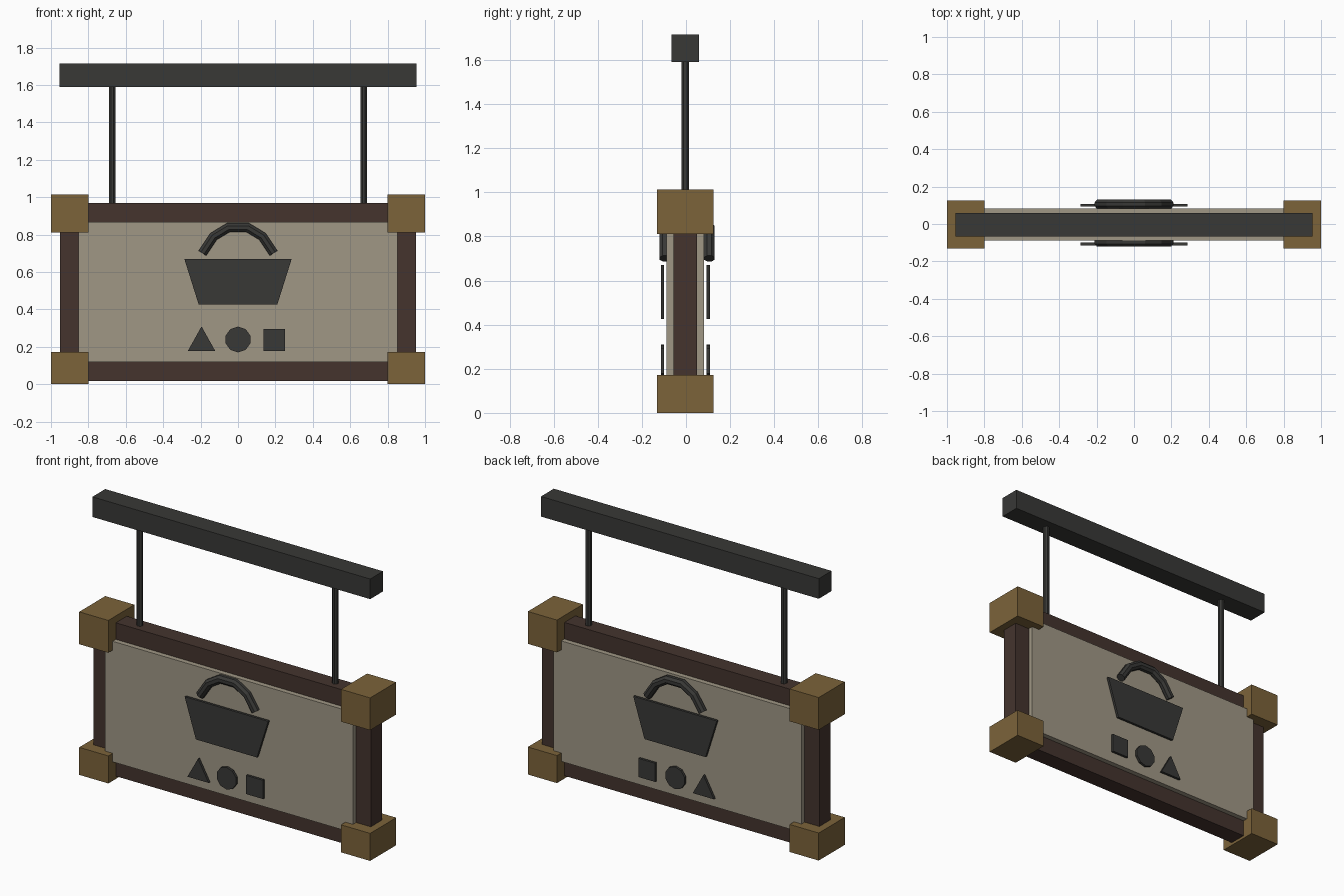
import bpy, bmesh, math
from mathutils import Vector

if "Cube" in bpy.data.objects:
    bpy.data.objects.remove(bpy.data.objects["Cube"])

YC = -0.003  # mid-plane of the sign


def material(name, rgb):
    m = bpy.data.materials.new(name)
    m.diffuse_color = (*rgb, 1)
    m.use_nodes = True
    m.node_tree.nodes["Principled BSDF"].inputs["Base Color"].default_value = m.diffuse_color
    return m


IRON = material("iron", (0.04, 0.04, 0.037))
WOOD = material("dark_wood", (0.058, 0.034, 0.027))
BRASS = material("brass", (0.2, 0.125, 0.042))
BOARD = material("board", (0.35, 0.31, 0.235))


def finish(name, bm, mat):
    bmesh.ops.recalc_face_normals(bm, faces=bm.faces)
    me = bpy.data.meshes.new(name)
    bm.to_mesh(me)
    bm.free()
    me.materials.append(mat)
    ob = bpy.data.objects.new(name, me)
    bpy.context.collection.objects.link(ob)
    return ob


def plate(name, pts, y0, y1, mat):
    """Extrude an x/z outline from y0 to y1."""
    bm = bmesh.new()
    f = bm.faces.new([bm.verts.new((x, y0, z)) for x, z in pts])
    r = bmesh.ops.extrude_face_region(bm, geom=[f])
    vs = [v for v in r["geom"] if isinstance(v, bmesh.types.BMVert)]
    bmesh.ops.translate(bm, verts=vs, vec=(0, y1 - y0, 0))
    return finish(name, bm, mat)


def box(name, x0, x1, z0, z1, depth, mat):
    pts = [(x0, z0), (x1, z0), (x1, z1), (x0, z1)]
    return plate(name, pts, YC - depth / 2, YC + depth / 2, mat)


def tube(name, pts, y, radius, sides, mat):
    """Sweep a regular polygon along an x/z path with mitred joints."""
    bm = bmesh.new()
    path = [Vector((x, y, z)) for x, z in pts]
    rings = []
    for i, p in enumerate(path):
        a = (p - path[i - 1]).normalized() if i else (path[1] - p).normalized()
        b = (path[i + 1] - p).normalized() if i < len(path) - 1 else a
        t = (a + b).normalized()
        side = t.cross(Vector((0, 1, 0))) / t.dot(a)
        ring = []
        for k in range(sides):
            w = 2 * math.pi * (k + 0.5) / sides
            off = side * math.cos(w) + Vector((0, math.sin(w), 0))
            ring.append(bm.verts.new(p + off * radius))
        rings.append(ring)
    for r, s in zip(rings, rings[1:]):
        for k in range(sides):
            n = (k + 1) % sides
            bm.faces.new((r[k], r[n], s[n], s[k]))
    bm.faces.new(rings[0])
    bm.faces.new(rings[-1])
    return finish(name, bm, mat)


# Hanging beam, board and horizontal rails
box("hanging_beam", -0.955, 0.955, 1.59, 1.715, 0.126, IRON)
box("sign_board", -0.852, 0.852, 0.118, 0.867, 0.17, BOARD)
box("top_rail", -0.9, 0.9, 0.863, 0.97, 0.108, WOOD)
box("bottom_rail", -0.9, 0.9, 0.017, 0.12, 0.108, WOOD)

# Side posts, corner blocks and hanging rods
for s, side in ((-1, "left"), (1, "right")):
    box(side + "_post", *sorted((s * 0.848, s * 0.953)), 0.1, 0.9, 0.108, WOOD)
    for z0, z1, level in ((0, 0.171, "bottom"), (0.812, 1.013, "top")):
        box(f"{level}_{side}_corner", *sorted((s * 0.8, s)), z0, z1, 0.256, BRASS)
    tube(side + "_rod", [(s * 0.672, 0.95), (s * 0.672, 1.6)], YC, 0.019, 8, IRON)

# Basket emblem and shape symbols on both faces
basket = [(-0.287, 0.67), (-0.21, 0.425), (0.21, 0.425), (0.287, 0.67)]
triangle = [(-0.268, 0.178), (-0.122, 0.178), (-0.195, 0.309)]
square = [(0.136, 0.178), (0.252, 0.178), (0.252, 0.294), (0.136, 0.294)]
disc = [(0.069 * math.sin(k * math.pi / 5), 0.239 + 0.069 * math.cos(k * math.pi / 5))
        for k in range(10)]
half = [(-0.19, 0.7), (-0.13, 0.79), (-0.052, 0.837)]
handle = half + [(-x, z) for x, z in reversed(half)]

for s, face, hy in ((-1, "front", -0.096), (1, "back", 0.106)):
    for name, pts in (("basket", basket), ("triangle", triangle),
                      ("disc", disc), ("square", square)):
        plate(f"{face}_{name}", pts, YC + s * 0.096, YC + s * 0.111, IRON)
    tube(face + "_basket_handle", handle, hy, 0.026, 8, IRON)
